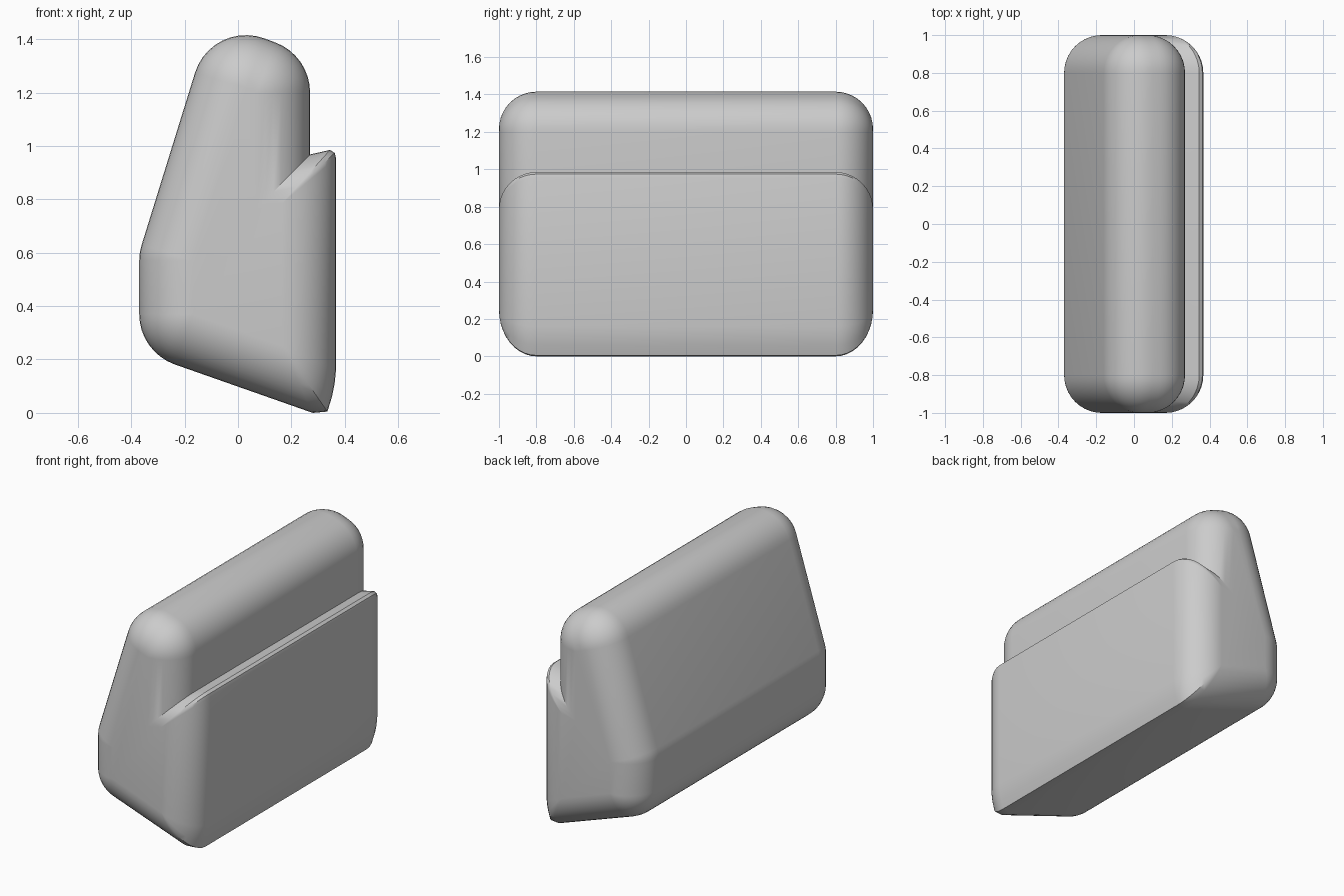
import bpy, bmesh
from math import sin, cos, radians, pi

cube = bpy.data.objects.get("Cube")
if cube:
    bpy.data.objects.remove(cube, do_unlink=True)

RADIUS = 0.2      # rounding of the edges and ends
STEPS = 10        # segments in each end rounding


def arc(cx, cz, start, end, n):
    """Rounded corner: pairs of (outer point, point on the flat end)."""
    pairs = []
    for i in range(n + 1):
        a = radians(start + (end - start) * i / n)
        pairs.append(((cx + RADIUS * cos(a), cz + RADIUS * sin(a)), (cx, cz)))
    return pairs


# Cross-section, counter-clockwise from the upper right
profile = arc(0.07, 1.2, 0, 69.5, 8)
profile += arc(0.03, 1.215, 69.5, 162.6, 10)
profile += arc(-0.17, 0.57, 162.6, 180, 3)
profile += arc(-0.17, 0.37, 180, 250.6, 8)

# Pointed lower edge of the front slab
toe = (0.165, 0.25)
for point in [(0.28, 0), (0.335, 0.005), (0.352, 0.06), (0.362, 0.11), (0.367, 0.16)]:
    profile.append((point, toe))

# Lip at the top of the slab, then the notch under the tall part
lip = (0.165, 0.785)
for point in [(0.367, 0.955), (0.362, 0.974), (0.345, 0.985)]:
    profile.append((point, lip))
profile.append(((0.27, 0.968), (0.07, 0.765)))

# Sections along the length, shrinking towards both ends
sections = []
for i in range(STEPS + 1):
    a = pi / 2 * (1 - i / STEPS)
    sections.append((-(1 - RADIUS) - RADIUS * sin(a), cos(a)))
sections += [(-y, k) for y, k in reversed(sections)]

bm = bmesh.new()
rings = []
for y, k in sections:
    rings.append([bm.verts.new((e[0] + (o[0] - e[0]) * k, y, e[1] + (o[1] - e[1]) * k))
                  for o, e in profile])

count = len(profile)
for a, b in zip(rings, rings[1:]):
    for i in range(count):
        j = (i + 1) % count
        bm.faces.new((a[i], a[j], b[j], b[i]))
bm.faces.new(rings[0])
bm.faces.new(list(reversed(rings[-1])))
bmesh.ops.remove_doubles(bm, verts=bm.verts[:], dist=0.0001)
bmesh.ops.recalc_face_normals(bm, faces=bm.faces[:])

mesh = bpy.data.meshes.new("padded_block")
bm.to_mesh(mesh)
bm.free()
block = bpy.data.objects.new("padded_block", mesh)
bpy.context.collection.objects.link(block)

# Single plain grey
grey = bpy.data.materials.new("plain_grey")
grey.use_nodes = True
colour = (0.6, 0.6, 0.6, 1)
grey.diffuse_color = colour
for node in grey.node_tree.nodes:
    if node.type == 'BSDF_PRINCIPLED':
        node.inputs["Base Color"].default_value = colour
mesh.materials.append(grey)

bpy.ops.object.select_all(action='DESELECT')
block.select_set(True)
bpy.context.view_layer.objects.active = block
bpy.ops.object.shade_smooth_by_angle(angle=radians(32))
